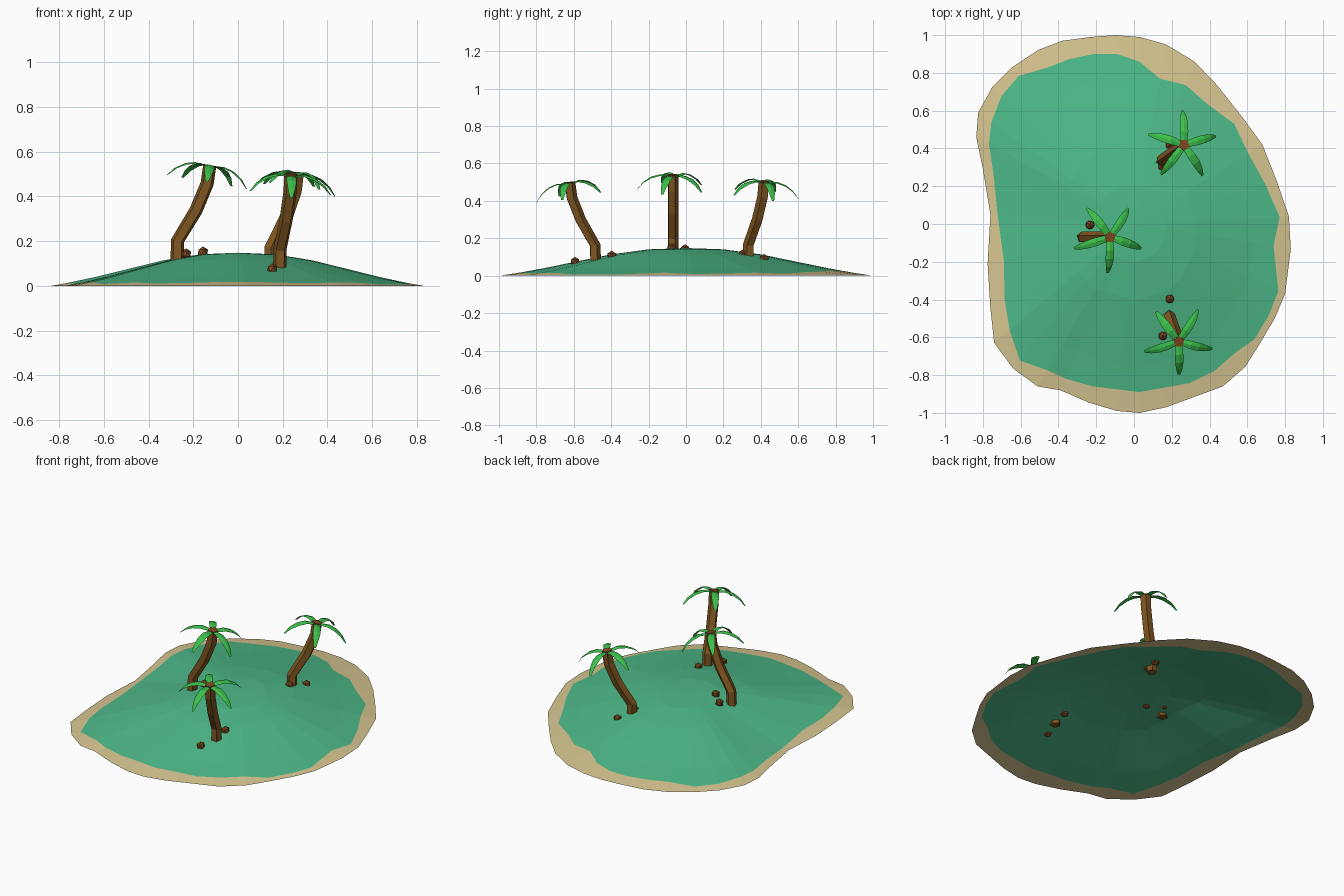
import bpy, math
from mathutils import Vector, Matrix

if "Cube" in bpy.data.objects:
    bpy.data.objects.remove(bpy.data.objects["Cube"])


def material(name, rgb):
    m = bpy.data.materials.new(name)
    m.diffuse_color = (*rgb, 1)
    m.use_nodes = True
    m.node_tree.nodes["Principled BSDF"].inputs["Base Color"].default_value = m.diffuse_color
    return m


GRASS = material("grass green", (0.075, 0.49, 0.25))
SAND = material("sand", (0.68, 0.56, 0.28))
BARK = material("bark brown", (0.22, 0.095, 0.015))
LEAF = material("leaf green", (0.045, 0.52, 0.07))
NUT = material("nut brown", (0.2, 0.065, 0.014))


def make(name, verts, faces, mats, rule=None, matrix=None):
    me = bpy.data.meshes.new(name)
    me.from_pydata([tuple(v) for v in verts], [], faces)
    for m in mats:
        me.materials.append(m)
    if rule:
        for p in me.polygons:
            p.material_index = rule(p.index)
    ob = bpy.data.objects.new(name, me)
    bpy.context.collection.objects.link(ob)
    if matrix:
        ob.matrix_world = matrix
    return ob


# island: shoreline outline (clockwise from the back) and grass edge as a share of it
shore = [(-.10, 1), (.03, .99), (.17, .95), (.32, .86), (.44, .735), (.57, .57), (.68, .42),
         (.755, .23), (.82, .04), (.83, -.13), (.80, -.37), (.745, -.5), (.665, -.635),
         (.59, -.755), (.47, -.86), (.32, -.915), (.17, -.97), (.03, -1), (-.09, -.99),
         (-.24, -.945), (-.39, -.88), (-.51, -.86), (-.64, -.765), (-.74, -.63), (-.76, -.45),
         (-.775, -.21), (-.76, .05), (-.80, .29), (-.835, .46), (-.825, .59), (-.75, .725),
         (-.645, .83), (-.51, .92), (-.38, .97), (-.23, .99)]
edge = [.90, .87, .81, .855, .87, .93, .89, .92, .94, .89, .955, .96, .96, .905, .905, .92, .895,
        .89, .885, .91, .93, .90, .945, .89, .90, .89, .95, .93, .92, .915, .935, .945, .90, .90, .91]
n = len(shore)
rings = [(.2, .141), (.4, .114), (.6, .073), (.76, .04), (None, .012), (1, 0)]
verts, faces = [(0, 0, .148)], []
for t, z in rings:
    for (x, y), e in zip(shore, edge):
        s = e if t is None else t
        h = .15 * (1 - e) if t is None else z
        verts.append((x * s, y * s, h))
for i in range(n):
    j = (i + 1) % n
    faces.append((0, 1 + j, 1 + i))
for r in range(len(rings) - 1):
    a, b = 1 + r * n, 1 + (r + 1) * n
    for i in range(n):
        j = (i + 1) % n
        faces.append((a + i, a + j, b + j, b + i))
grass_count = len(faces) - n
make("island", verts, faces, [GRASS, SAND], lambda i: int(i >= grass_count))

# palm trunk: five-sided tube along a leaning path (lean, height, tilt)
path = [(0, -.005, 0), (.003, .09, 14), (.085, .225, 27), (.135, .345, 16), (.147, .428, 10)]
RAD, TILT = .031, math.radians(10)


def trunk(name, matrix):
    v, f = [], []
    for u, z, tilt in path:
        k = math.radians(tilt)
        for s in range(5):
            a = math.radians(19 + 72 * s)
            c = RAD * math.cos(a)
            v.append((u + c * math.cos(k), RAD * math.sin(a), z - c * math.sin(k)))
    for r in range(len(path) - 1):
        for s in range(5):
            t = (s + 1) % 5
            f.append((r * 5 + s, r * 5 + t, r * 5 + 5 + t, r * 5 + 5 + s))
    f.append((4, 3, 2, 1, 0))
    top = 5 * (len(path) - 1)
    f.append(tuple(range(top, top + 5)))
    last = len(f) - 1
    make(name, v, f, [BARK, NUT], lambda i: int(i == last), matrix)


# palm frond: drooping folded strip (reach, height, half width)
frond = [(.02, -.004, .017), (.07, .002, .022), (.115, -.01, .022), (.157, -.037, .016),
         (.19, -.076, .006)]


def crown(name, matrix):
    v, f = [], []
    for k in range(5):
        rot = Matrix.Rotation(math.radians(-18 + 72 * k), 4, 'Z')
        base = len(v)
        for r, z, w in frond:
            v += [rot @ Vector((r, -w, z - w * .25)), rot @ Vector((r, 0, z)),
                  rot @ Vector((r, w, z - w * .25))]
        for i in range(len(frond) - 1):
            b = base + 3 * i
            f += [(b, b + 3, b + 4, b + 1), (b + 1, b + 4, b + 5, b + 2)]
    local = Matrix.Translation((path[-1][0], 0, path[-1][1])) @ Matrix.Rotation(TILT, 4, 'Y')
    make(name, v, f, [LEAF], None, matrix @ local)


# three palms: base position and lean direction
palms = [("left", (-.273, -.07, .112), 0), ("back", (.145, .335, .078), 35),
         ("front", (.187, -.485, .072), -70)]
for label, base, angle in palms:
    m = Matrix.Translation(base) @ Matrix.Rotation(math.radians(angle), 4, 'Z')
    trunk(label + "_palm_trunk", m)
    crown(label + "_palm_fronds", m)

# fallen coconuts
nuts = [(-.233, -.005, .142), (-.157, -.076, .15), (.19, .418, .09), (.15, .305, .115),
        (.19, -.397, .108), (.153, -.593, .075)]
for i, p in enumerate(nuts):
    bpy.ops.mesh.primitive_ico_sphere_add(subdivisions=1, radius=.026, location=p)
    ob = bpy.context.object
    ob.name = "coconut_%d" % (i + 1)
    ob.data.materials.append(NUT)
